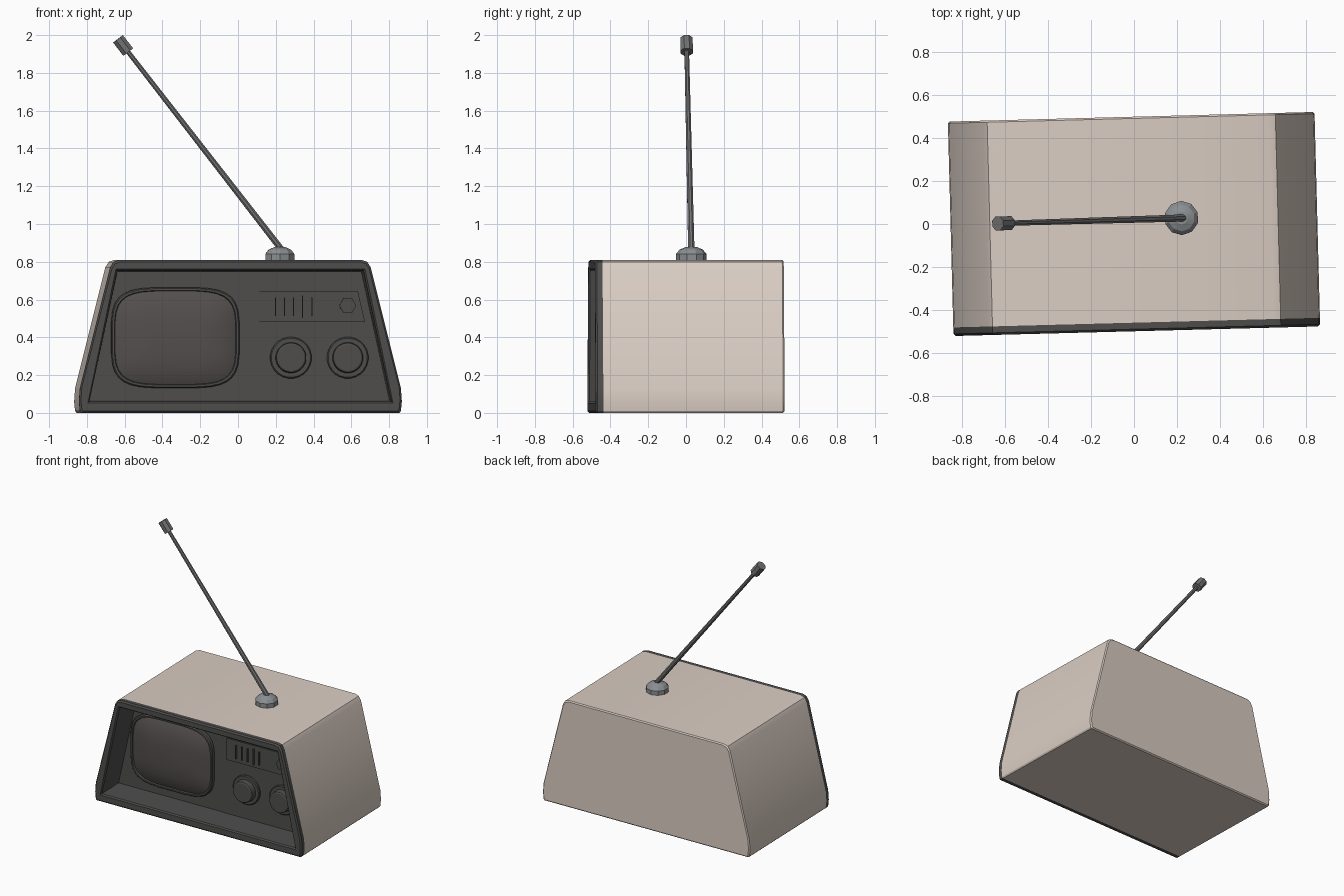
import bpy, bmesh, math
from mathutils import Vector, Matrix

if "Cube" in bpy.data.objects:
    bpy.data.objects.remove(bpy.data.objects["Cube"])

TURN = Matrix.Rotation(math.radians(1.5), 4, 'Z')   # whole set stands slightly turned


def material(name, rgb):
    m = bpy.data.materials.new(name)
    m.diffuse_color = (*rgb, 1)
    m.use_nodes = True
    m.node_tree.nodes["Principled BSDF"].inputs["Base Color"].default_value = m.diffuse_color
    return m


CREAM = material("cream_shell", (0.70, 0.61, 0.545))
DARK = material("dark_plastic", (0.077, 0.075, 0.073))
GLASS = material("screen_glass", (0.086, 0.078, 0.074))
METAL = material("grey_metal", (0.17, 0.17, 0.17))
BASE = material("light_metal", (0.26, 0.275, 0.285))


def loft(name, loops, mat, cap_start=True, cap_end=True, smooth=30):
    """Bridge equal-length rings of points, optionally capping the ends."""
    bm = bmesh.new()
    rings = [[bm.verts.new(p) for p in loop] for loop in loops]
    for a, b in zip(rings, rings[1:]):
        n = len(a)
        for i in range(n):
            bm.faces.new((a[i], a[(i + 1) % n], b[(i + 1) % n], b[i]))
    if cap_start:
        bm.faces.new(rings[0])
    if cap_end:
        bm.faces.new(rings[-1])
    bmesh.ops.remove_doubles(bm, verts=bm.verts, dist=1e-5)
    bmesh.ops.recalc_face_normals(bm, faces=bm.faces)
    bm.transform(TURN)
    me = bpy.data.meshes.new(name)
    bm.to_mesh(me)
    bm.free()
    me.materials.append(mat)
    ob = bpy.data.objects.new(name, me)
    bpy.context.collection.objects.link(ob)
    bpy.ops.object.select_all(action='DESELECT')
    ob.select_set(True)
    bpy.context.view_layer.objects.active = ob
    bpy.ops.object.shade_smooth_by_angle(angle=math.radians(smooth))
    return ob


def lathe(name, origin, axis, profile, sides, mat, smooth=30):
    """Turned part: profile of (radius, distance along axis)."""
    q = Vector((0, 0, 1)).rotation_difference(Vector(axis))
    loops = []
    for r, h in profile:
        loops.append([Vector(origin) + q @ Vector((r * math.cos(t), r * math.sin(t), h))
                      for t in (2 * math.pi * (i + 0.5) / sides for i in range(sides))])
    return loft(name, loops, mat, smooth=smooth)


def mirrored(half, y):
    """Full outline at depth y from its right half (bottom to top)."""
    return [(x, y, z) for x, z in half] + [(-x, y, z) for x, z in reversed(half)]


def inset(half, d):
    s = (0.855 - d) / 0.855
    return [(x * s, 0.405 + (z - 0.405) * (0.405 - d) / 0.405) for x, z in half]


def plate(name, pts, y0, y1, mat):
    return loft(name, [[(x, y, z) for x, z in pts] for y in (y0, y1)], mat)


# Cabinet outline (right half) and the sharp trapezoid opening
OUT = [(0.842, 0), (0.85, 0.01), (0.855, 0.06), (0.85, 0.13),
       (0.69, 0.77), (0.672, 0.80), (0.64, 0.81)]


def opening(d):
    return [(0.80 - d, 0.06 + d)] * 4 + [(0.651 - d, 0.755 - d)] * 3


# Cream shell, open at the front
loft("cabinet_shell", [mirrored(OUT, -0.46), mirrored(OUT, 0.492),
                       mirrored(inset(OUT, 0.008), 0.5)], CREAM, cap_start=False)

# Dark rim with deep recess and panel
PANEL = -0.29
loft("front_rim", [mirrored(OUT, -0.46), mirrored(OUT, -0.49),
                   mirrored(inset(OUT, 0.01), -0.5),
                   mirrored(opening(-0.008), -0.5), mirrored(opening(0), -0.49),
                   mirrored(opening(0.006), PANEL)], DARK, cap_start=False)

# Control side of the panel
plate("control_panel", [(0.077, 0.068), (0.79, 0.068), (0.643, 0.747), (0.077, 0.747)],
      PANEL + 0.002, PANEL - 0.007, DARK)
plate("tuner_plate", [(0.107, 0.48), (0.665, 0.48), (0.627, 0.645), (0.107, 0.645)],
      PANEL, PANEL - 0.015, DARK)

# Picture tube
def rounded(s, y, n=32):
    pts = []
    for i in range(n):
        t = 2 * math.pi * (i + 0.5) / n
        c, k = math.cos(t), math.sin(t)
        pts.append((-0.34 + math.copysign(abs(c) ** 0.5, c) * (0.34 - s), y,
                    0.398 + math.copysign(abs(k) ** 0.5, k) * (0.267 - s)))
    return pts


loft("screen_frame", [rounded(0, PANEL), rounded(0, PANEL - 0.025),
                      rounded(0.006, PANEL - 0.032), rounded(0.016, PANEL - 0.032),
                      rounded(0.02, PANEL - 0.02)], DARK, cap_end=False)
loft("screen", [rounded(0.018, PANEL - 0.02), rounded(0.05, PANEL - 0.036),
                rounded(0.11, PANEL - 0.05), rounded(0.18, PANEL - 0.058)],
     GLASS, cap_start=False, smooth=40)

# Dials
for side, x in (("left", 0.272), ("right", 0.573)):
    lathe(f"{side}_dial_ring", (x, PANEL, 0.292), (0, -1, 0),
          [(0.11, 0), (0.11, 0.018), (0.104, 0.024)], 24, DARK)
    lathe(f"{side}_dial_knob", (x, PANEL - 0.02, 0.292), (0, -1, 0),
          [(0.082, 0), (0.078, 0.045), (0.07, 0.05)], 24, DARK)

# Tuner bars and hexagonal button
for i in range(5):
    x, h = 0.19 + 0.048 * i, 0.06 if i == 3 else 0.05
    plate(f"tuner_bar_{i + 1}", [(x - 0.003, 0.562 - h), (x + 0.003, 0.562 - h),
                                 (x + 0.003, 0.562 + h), (x - 0.003, 0.562 + h)],
          PANEL - 0.01, PANEL - 0.03, DARK)
plate("hex_button", [(0.573 + 0.045 * math.cos(i * math.pi / 3),
                      0.568 + 0.045 * math.sin(i * math.pi / 3)) for i in range(6)],
      PANEL - 0.01, PANEL - 0.035, DARK)

# Aerial: domed foot, tapered rod and tip
lathe("aerial_foot", (0.222, 0.022, 0.80), (0, 0, 1),
      [(0.08, 0), (0.08, 0.042), (0.062, 0.064), (0.03, 0.078)], 10, BASE, smooth=20)
start, end = Vector((0.235, 0.022, 0.86)), Vector((-0.635, 0.019, 1.98))
axis = (end - start).normalized()
length = (end - start).length
lathe("aerial_rod", start, axis, [(0.018, 0), (0.013, length - 0.05)], 8, METAL)
lathe("aerial_tip", end - axis * 0.088, axis, [(0.035, 0), (0.035, 0.088)], 8, METAL)
